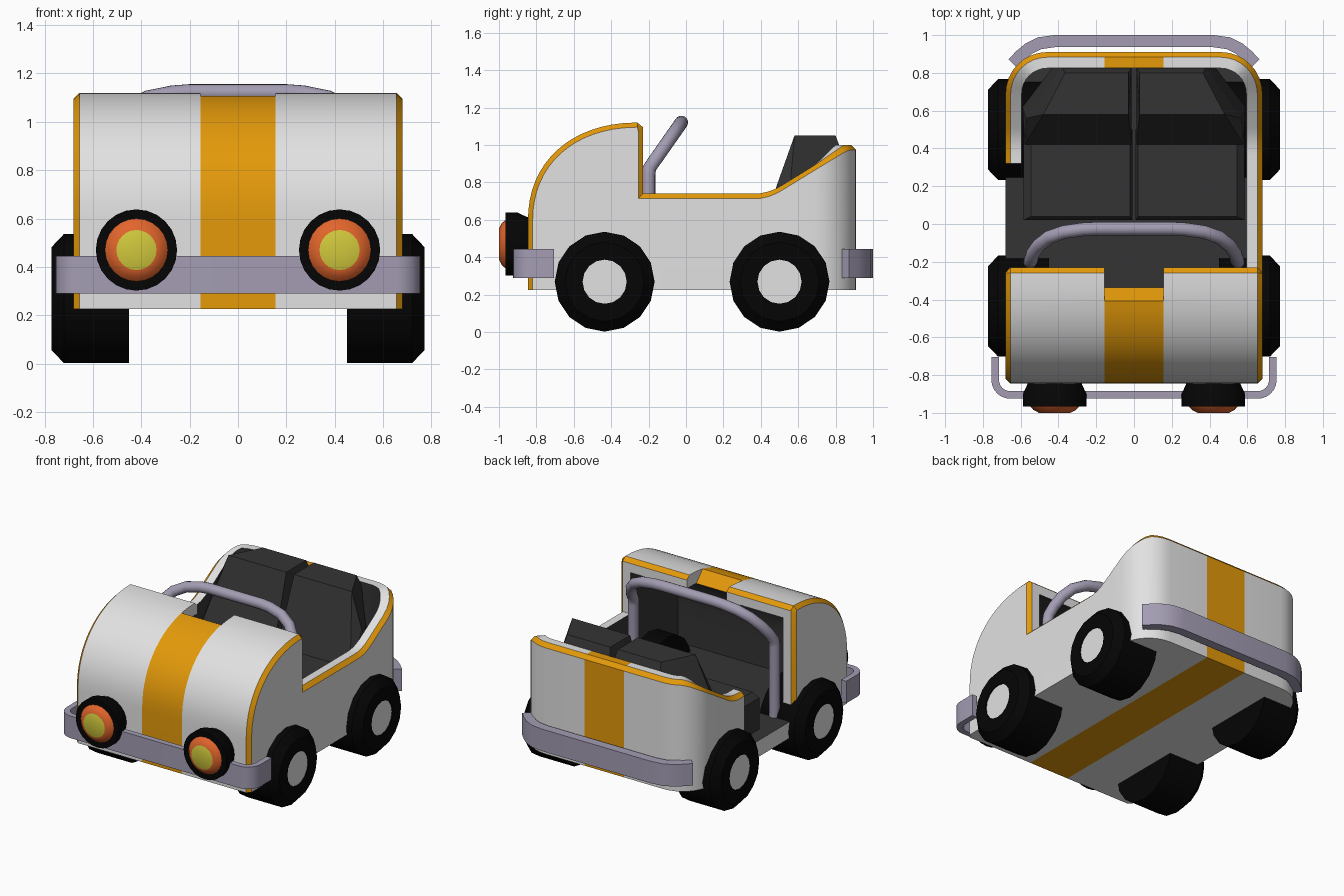
import bpy, bmesh, math
from mathutils import Vector

if "Cube" in bpy.data.objects:
    bpy.data.objects.remove(bpy.data.objects["Cube"])

COLOURS = [("white", (.76, .76, .76)), ("amber", (.77, .32, .003)), ("dark_grey", (.034, .034, .034)),
           ("tyre_black", (.0015, .0015, .0015)), ("lilac_grey", (.37, .335, .45)),
           ("red_orange", (.76, .13, .025)), ("yellow", (.64, .58, .045))]
WHITE, AMBER, DARK, BLACK, LILAC, RED, YELLOW = range(7)
MATS = []
for n, c in COLOURS:
    m = bpy.data.materials.new(n)
    m.diffuse_color = (*c, 1)
    m.use_nodes = True
    m.node_tree.nodes["Principled BSDF"].inputs["Base Color"].default_value = m.diffuse_color
    MATS.append(m)
STRIPE = .155


def finish(name, bm, smooth=True):
    bmesh.ops.recalc_face_normals(bm, faces=bm.faces)
    me = bpy.data.meshes.new(name)
    bm.to_mesh(me)
    bm.free()
    for m in MATS:
        me.materials.append(m)
    ob = bpy.data.objects.new(name, me)
    bpy.context.collection.objects.link(ob)
    if smooth:
        shade(ob)
    return ob


def activate(ob):
    bpy.ops.object.select_all(action='DESELECT')
    ob.select_set(True)
    bpy.context.view_layer.objects.active = ob


def shade(ob):
    activate(ob)
    bpy.ops.object.shade_smooth_by_angle(angle=math.radians(32))


def loft(rings, mat):
    """Skin equal-length closed rings; mat(ring, side) gives the colour, side None = end cap."""
    bm = bmesh.new()
    vs = [[bm.verts.new(p) for p in r] for r in rings]
    k = len(rings[0])
    for i in range(len(vs) - 1):
        for j in range(k):
            a = (j + 1) % k
            bm.faces.new((vs[i][j], vs[i][a], vs[i + 1][a], vs[i + 1][j])).material_index = mat(i, j)
    for i in (0, -1):
        bm.faces.new(vs[i]).material_index = mat(i, None)
    return bm


def ribbon(path, section, mat):
    """Sweep a vertical section [(outward offset, z)] along a plan path."""
    pts = [Vector(p) for p in path]
    rings = []
    for i, p in enumerate(pts):
        t = [(b - a).normalized() for a, b in zip(pts[max(i - 1, 0):i + 1], pts[max(i - 1, 0) + 1:i + 2])]
        n = [Vector((d.y, -d.x)) for d in t]
        m = n[0] if len(n) == 1 else (n[0] + n[1]) / (1 + n[0].dot(n[1]))
        rings.append([(p.x + m.x * o, p.y + m.y * o, z) for o, z in section(p.y)])
    return loft(rings, mat)


def arc(cx, cy, r, a0, a1, n=8):
    return [(cx + r * math.cos(math.radians(a0 + (a1 - a0) * i / n)),
             cy + r * math.sin(math.radians(a0 + (a1 - a0) * i / n))) for i in range(n + 1)]


def lathe(name, prof, mats, place, n):
    rings = [[place(r * math.cos(2 * math.pi * j / n), r * math.sin(2 * math.pi * j / n), h)
              for j in range(n)] for r, h in prof]
    return finish(name, loft(rings, lambda i, j: mats[i]))


# Hood: rounded side profile with a chamfered amber edge
def hood_curve(inset, n=16):
    ry, rz, e = .595 - inset, .53 - inset, 2 / 2.2
    return [(-.25 - ry * math.cos(t) ** e, .59 + rz * abs(math.sin(t)) ** e)
            for t in (math.pi / 2 * i / n * .985 for i in range(n + 1))]


def hood_profile(inset, bottom, back):
    c = hood_curve(inset)
    top = c[-1][1]
    return [(c[0][0], bottom)] + c + [(-.26, top), (back, top - .025), (back, bottom)]


xs = [-.68, -.655, -STRIPE, STRIPE, .655, .68]
rings = []
for x in xs:
    edge = abs(x) > .67
    rings.append([(x, y, z) for y, z in hood_profile(.025 if edge else 0, .225, -.255 if edge else -.23)])
K = len(rings[0])


def hood_mat(i, j):
    if j is None:
        return WHITE
    if j == K - 1:                       # underside
        return AMBER if i == 2 else WHITE
    if j == K - 2:                       # rear face, amber on the side chamfers
        return AMBER if i in (0, 4) else WHITE
    return AMBER if i % 2 == 0 or j == K - 3 else WHITE


hood = finish("hood", loft(rings, hood_mat), False)
# Hollow under the hood, and the notch at the rear of the stripe
cavity = finish("cavity_cutter", loft([[(x, y, z) for y, z in hood_profile(.085, .34, -.1)]
                                       for x in (-.595, .595)], lambda i, j: DARK), False)
notch_prof = [(-.41, 1.25), (-.41, 1.11), (-.335, 1.03), (-.335, .96), (-.05, .96), (-.05, 1.25)]
notch = finish("notch_cutter", loft([[(x, y, z) for y, z in notch_prof] for x in (-STRIPE, STRIPE)],
                                    lambda i, j: AMBER if j in (1, 2) else WHITE), False)
for cutter in (cavity, notch):
    mod = hood.modifiers.new("cut", 'BOOLEAN')
    mod.operation, mod.solver, mod.object = 'DIFFERENCE', 'EXACT', cutter
    activate(hood)
    bpy.ops.object.modifier_apply(modifier=mod.name)
    bpy.data.objects.remove(cutter)
shade(hood)


# Tub: rear walls with amber rim, open on the left for the doorway
def rim(y):
    if y < .37:
        return .74
    if y < .51:
        return .74 + .61 * (y - .37) ** 2 / .28
    return min(.783 + .61 * (y - .51), 1.0)


def split_stripe(bm):
    for x in (-STRIPE, STRIPE):
        bmesh.ops.bisect_plane(bm, geom=bm.verts[:] + bm.edges[:] + bm.faces[:],
                               plane_co=(x, 0, 0), plane_no=(1, 0, 0))
    for f in bm.faces:
        if f.material_index == WHITE and abs(f.calc_center_median().x) < STRIPE:
            f.material_index = AMBER


side = [.37, .4, .44, .48, .51, .6]
corners = arc(.46, .69, .22, 0, 90) + arc(-.46, .69, .22, 90, 180)
wall_path = ([(.68, y) for y in [-.265, 0] + side] + corners
             + [(-.68, y) for y in reversed([.32] + side)])
walls = ribbon(wall_path,
               lambda y: [(0, .34), (0, rim(y) - .027), (-.027, rim(y)), (-.085, rim(y)), (-.085, .34)],
               lambda i, j: WHITE if j is None else (WHITE, AMBER, WHITE, DARK, DARK)[j])
split_stripe(walls)
finish("rear_walls", walls)

# Floor slab: dark on top, white below with the stripe running through
plan = [(.68, -.24)] + corners + [(-.68, -.24)]
floor = loft([[(x, y, z) for x, y in plan] for z in (.225, .34)],
             lambda i, j: DARK if j is None and i == -1 else WHITE)
split_stripe(floor)
finish("floor", floor)


# Seats: cushion and tapered back on each side
def hull(name, pts):
    bm = bmesh.new()
    for p in pts:
        bm.verts.new(p)
    bmesh.ops.convex_hull(bm, input=bm.verts)
    for f in bm.faces:
        f.material_index = DARK
    return finish(name, bm, False)


for s, tag in ((-1, "left"), (1, "right")):
    hull("seat_cushion_" + tag, [(s * x, y, z) for x in (.008, .585) for y in (.02, .5) for z in (.34, .56)]
         + [(s * x, y, .60) for x in (.02, .545) for y in (.04, .5)])
    hull("seat_back_" + tag, [(s * x, y, z) for x, y, z in (
        (.012, .42, .6), (.58, .42, .6), (.59, .62, .6), (.43, .83, .6), (.012, .83, .6),
        (.012, .83, .97), (.38, .83, .97), (.57, .56, .82),
        (.03, .58, 1.05), (.48, .58, 1.05), (.365, .80, 1.05), (.03, .80, 1.05))])

# Bumpers
fb = [(-.735, -.705)] + arc(-.655, -.825, .08, 180, 270, 6)
fb += [(-x, y) for x, y in reversed(fb)]
finish("front_bumper", ribbon(fb, lambda y: [(.02, .29), (.02, .445), (-.02, .445), (-.02, .29)],
                              lambda i, j: LILAC))
rb = [(.642, .85), (.6, .893), (.555, .93), (.5, .957), (.42, .968)]
rb += [(-x, y) for x, y in reversed(rb)]
finish("rear_bumper", ribbon(rb, lambda y: [(.032, .29), (.032, .445), (-.032, .445), (-.032, .29)],
                             lambda i, j: LILAC))

# Grab bar: bent tube rising from the floor and leaning back
half = [(.55, -.2, .34), (.55, -.2, .84)]
half += [(x, -.2 + .175 * t, .87 + .25 * t) for x, t in
         ((.547, .03), (.535, .25), (.505, .5), (.45, .74), (.37, .9), (.27, .98), (.2, 1))]
path = [(-x, y, z) for x, y, z in half] + half[::-1]
cu = bpy.data.curves.new("grab_bar", 'CURVE')
cu.dimensions, cu.bevel_depth, cu.bevel_resolution, cu.use_fill_caps = '3D', .036, 6, True
sp = cu.splines.new('POLY')
sp.points.add(len(path) - 1)
for p, co in zip(sp.points, path):
    p.co = (*co, 1)
cu.materials.append(MATS[LILAC])
bar = bpy.data.objects.new("grab_bar", cu)
bpy.context.collection.objects.link(bar)
activate(bar)
bpy.ops.object.convert(target='MESH')
shade(bpy.context.view_layer.objects.active)

# Wheels and headlights
for s, tag in ((-1, "left"), (1, "right")):
    for cy, end in ((-.435, "front"), (.5, "rear")):
        lathe(f"{end}_wheel_{tag}",
              [(.01, .45), (.267, .45), (.267, .72), (.212, .772), (.118, .772), (.118, .765), (.005, .765)],
              [BLACK] * 5 + [WHITE, WHITE], lambda a, b, h: (s * h, cy + a, .269 + b), 16)
    lathe("headlight_" + tag,
          [(.13, -.78), (.145, -.85), (.168, -.9), (.168, -.965), (.13, -.965), (.112, -.985),
           (.083, -1.0), (.005, -1.0)],
          [BLACK] * 4 + [RED, RED, YELLOW, YELLOW], lambda a, b, h: (s * .42 + a, h, .47 + b), 24)
